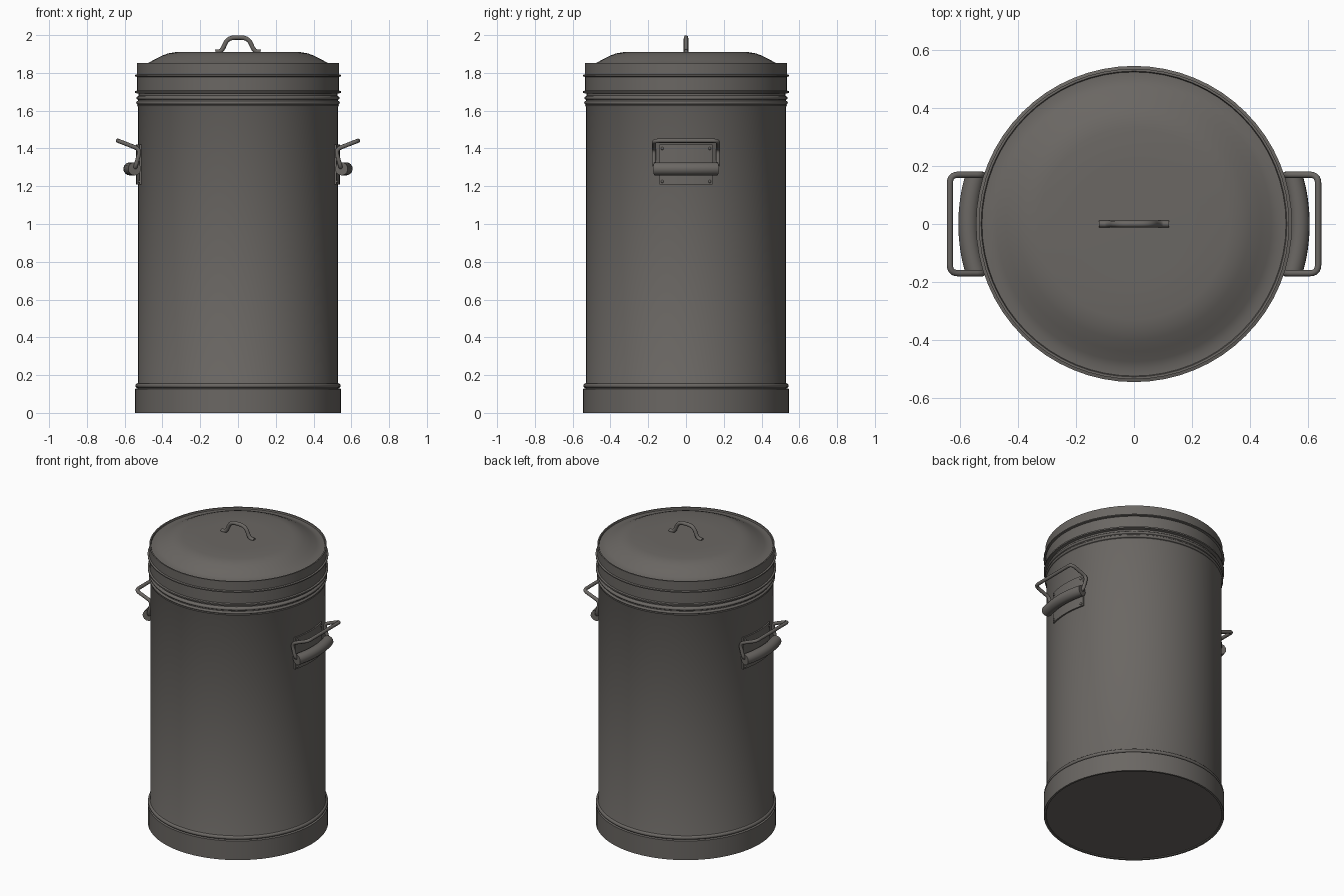
import bpy, bmesh, math
from mathutils import Vector

if "Cube" in bpy.data.objects:
    bpy.data.objects.remove(bpy.data.objects["Cube"])

steel = bpy.data.materials.new("dull_steel")
steel.use_nodes = True
COLOUR = (0.145, 0.135, 0.125, 1)
steel.diffuse_color = COLOUR
steel.node_tree.nodes["Principled BSDF"].inputs["Base Color"].default_value = COLOUR


def make_object(name, bm, angle=35):
    bmesh.ops.recalc_face_normals(bm, faces=bm.faces)
    mesh = bpy.data.meshes.new(name)
    bm.to_mesh(mesh)
    bm.free()
    mesh.materials.append(steel)
    obj = bpy.data.objects.new(name, mesh)
    bpy.context.collection.objects.link(obj)
    bpy.ops.object.select_all(action='DESELECT')
    obj.select_set(True)
    bpy.context.view_layer.objects.active = obj
    bpy.ops.object.shade_smooth_by_angle(angle=math.radians(angle))
    return obj


def lathe(name, profile, segments=64):
    """Spin (radius, height) points around the z axis."""
    bm = bmesh.new()
    verts = [bm.verts.new((r, 0, z)) for r, z in profile]
    edges = [bm.edges.new(pair) for pair in zip(verts, verts[1:])]
    bmesh.ops.spin(bm, geom=verts + edges, axis=(0, 0, 1), cent=(0, 0, 0),
                   angle=math.tau, steps=segments, use_duplicate=False)
    bmesh.ops.remove_doubles(bm, verts=bm.verts, dist=0.0005)
    return make_object(name, bm)


def bead(z, radius, size, steps=6):
    """Half-round rib for a lathe profile, listed upwards."""
    turns = [math.pi * (i / steps - 0.5) for i in range(steps + 1)]
    return [(radius + size * math.cos(t), z + size * math.sin(t)) for t in turns]


def round_corners(points, radius, steps=5):
    """Replace the inner corners of a path with short curves."""
    pts = [Vector(p) for p in points]
    path = [pts[0]]
    for a, b, c in zip(pts, pts[1:], pts[2:]):
        start = b + (a - b).normalized() * min(radius, (a - b).length * 0.45)
        end = b + (c - b).normalized() * min(radius, (c - b).length * 0.45)
        for i in range(steps + 1):
            t = i / steps
            path.append(start * (1 - t) ** 2 + b * 2 * t * (1 - t) + end * t * t)
    return path + [pts[-1]]


def sweep(name, path, radius, sides=12):
    """Round rod along a path, with closed ends."""
    bm = bmesh.new()
    rings = []
    normal = None
    for i, p in enumerate(path):
        tangent = (path[min(i + 1, len(path) - 1)] - path[max(i - 1, 0)]).normalized()
        if normal is None:
            normal = tangent.orthogonal()
        normal = (normal - tangent * normal.dot(tangent)).normalized()
        side = tangent.cross(normal)
        turns = [math.tau * k / sides for k in range(sides)]
        rings.append([bm.verts.new(p + radius * (normal * math.cos(t) + side * math.sin(t)))
                      for t in turns])
    for a, b in zip(rings, rings[1:]):
        for k in range(sides):
            n = (k + 1) % sides
            bm.faces.new((a[k], a[n], b[n], b[k]))
    bm.faces.new(rings[0])
    bm.faces.new(rings[-1])
    return make_object(name, bm, 50)


def on_wall(radius, y, z, side):
    return Vector((side * math.sqrt(radius * radius - y * y), y, z))


def curved_plate(name, side, half_width, low, high, inner, outer, steps=10):
    """Plate bent around the drum."""
    bm = bmesh.new()
    rows = []
    for i in range(steps + 1):
        y = half_width * (2 * i / steps - 1)
        rows.append([bm.verts.new(on_wall(r, y, z, side)) for r, z in
                     ((inner, low), (outer, low), (outer, high), (inner, high))])
    for a, b in zip(rows, rows[1:]):
        for k in range(4):
            n = (k + 1) % 4
            bm.faces.new((a[k], a[n], b[n], b[k]))
    bm.faces.new(rows[0])
    bm.faces.new(rows[-1])
    return make_object(name, bm)


# Drum: base band, bead, straight wall and rolled ribs under the lid
lathe("drum", [(0, 0.005), (0.53, 0.005), (0.532, 0), (0.545, 0), (0.545, 0.127), (0.532, 0.13)]
      + bead(0.144, 0.532, 0.012)
      + [(0.53, 0.16), (0.53, 1.62), (0.534, 1.628)]
      + bead(1.642, 0.53, 0.009) + bead(1.667, 0.53, 0.009)
      + [(0.526, 1.68), (0.526, 1.80)])

# Lid: skirt with two thin flanges, raised lip and shallow dome
lathe("lid", [(0.527, 1.69), (0.545, 1.694), (0.545, 1.703), (0.534, 1.706),
              (0.534, 1.779), (0.546, 1.782), (0.546, 1.789), (0.536, 1.792),
              (0.536, 1.852), (0.528, 1.852), (0.525, 1.843), (0.50, 1.843),
              (0.475, 1.853), (0.44, 1.872), (0.40, 1.892), (0.37, 1.903),
              (0.33, 1.91), (0.20, 1.911), (0, 1.911)])

# Lid grip
half = [(0.12, 0, 1.912), (0.085, 0, 1.914), (0.055, 0, 1.987)]
grip = half + [(-x, y, z) for x, y, z in reversed(half)]
sweep("lid_grip", round_corners(grip, 0.04), 0.012)

# Side handles: bent plate, rivets, curled barrel and wire bail
for side, label in ((1, "left"), (-1, "right")):
    curved_plate(label + "_handle_plate", side, 0.14, 1.21, 1.42, 0.525, 0.539)
    barrel = [on_wall(0.572, 0.165 * (i / 8 - 1), 1.292, side) for i in range(17)]
    sweep(label + "_handle_barrel", barrel, 0.035, 14)
    bail = [(0.548, 0, 1.295), (0.545, 0.17, 1.295), (0.517, 0.17, 1.395), (0.636, 0.17, 1.441)]
    loop = [(side * x, y, z) for x, y, z in bail]
    loop += [(x, -y, z) for x, y, z in reversed(loop[1:])] + [loop[0]]
    sweep(label + "_handle_bail", round_corners(loop, 0.03), 0.011)
    for y in (-0.125, 0.125):
        for z, height in ((1.225, "lower"), (1.40, "upper")):
            bm = bmesh.new()
            bmesh.ops.create_uvsphere(bm, u_segments=10, v_segments=6, radius=0.008)
            bmesh.ops.translate(bm, verts=bm.verts, vec=on_wall(0.538, y, z, side))
            end = "back" if y > 0 else "front"
            make_object(f"{label}_{height}_{end}_rivet", bm)
